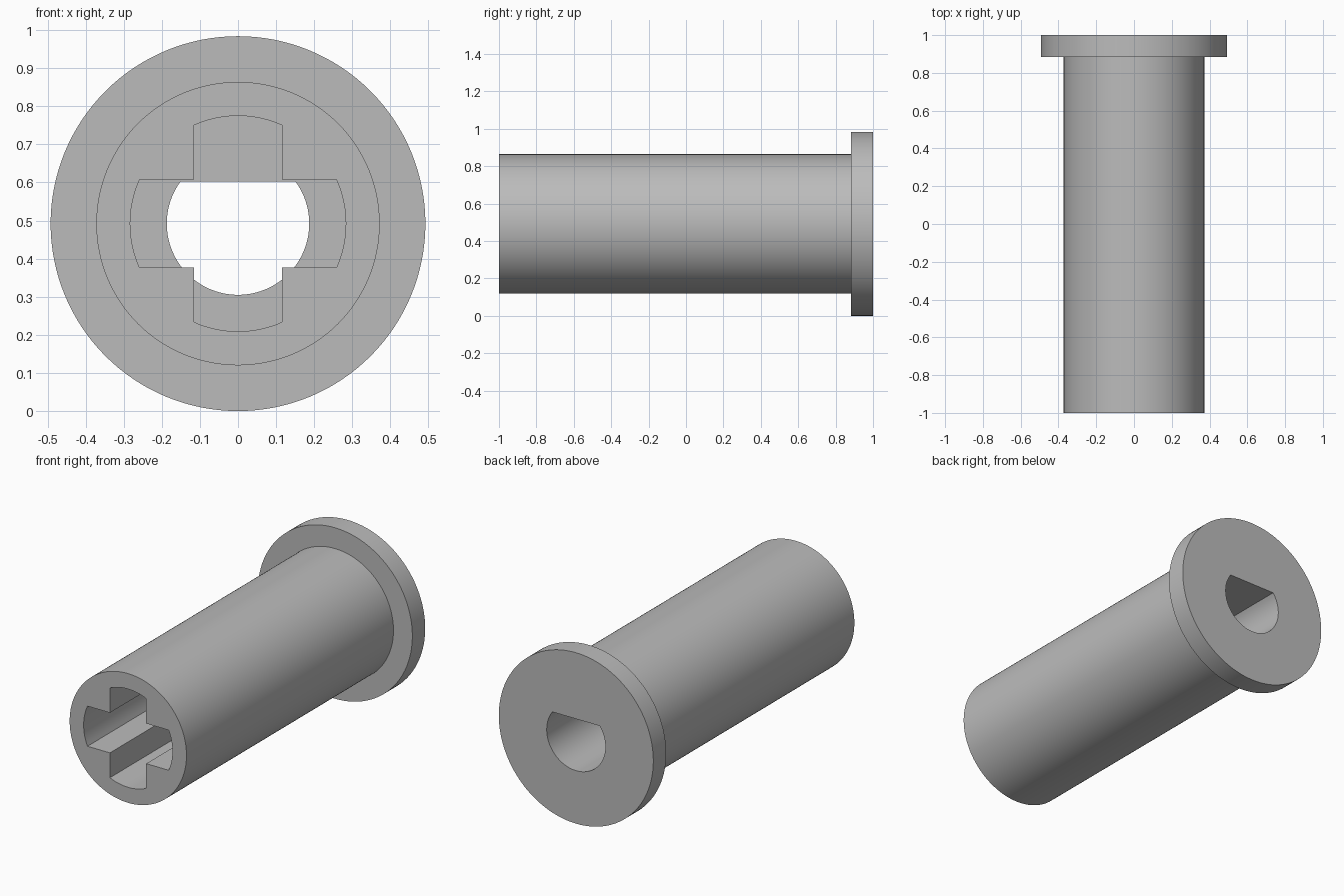
import bpy, bmesh
from math import sin, cos, asin, pi, radians

AXIS_Z = 0.492
SHAFT_R, FLANGE_R, FLANGE_Y = 0.372, 0.492, 0.883
CROSS_R, ARM = 0.283, 0.1155
BORE_R, FLAT = 0.187, 0.111
SPLIT = 0.0

if "Cube" in bpy.data.objects:
    bpy.data.objects.remove(bpy.data.objects["Cube"])

grey = bpy.data.materials.new("plain grey")
grey.use_nodes = True
grey.diffuse_color = (0.5, 0.5, 0.5, 1)
for node in grey.node_tree.nodes:
    if node.type == 'BSDF_PRINCIPLED':
        node.inputs["Base Color"].default_value = (0.5, 0.5, 0.5, 1)


def arc(radius, start, end, steps):
    angles = [start + (end - start) * i / steps for i in range(steps + 1)]
    return [(radius * cos(a), radius * sin(a)) for a in angles]


def loft(name, sections):
    """Capped solid along y through (outline, y) sections."""
    bm = bmesh.new()
    rings = [[bm.verts.new((x, y, z + AXIS_Z)) for x, z in outline]
             for outline, y in sections]
    for a, b in zip(rings, rings[1:]):
        for i in range(len(a)):
            bm.faces.new((a[i - 1], a[i], b[i], b[i - 1]))
    bm.faces.new(rings[0])
    bm.faces.new(rings[-1])
    bmesh.ops.recalc_face_normals(bm, faces=bm.faces)
    mesh = bpy.data.meshes.new(name)
    bm.to_mesh(mesh)
    bm.free()
    mesh.materials.append(grey)
    obj = bpy.data.objects.new(name, mesh)
    bpy.context.collection.objects.link(obj)
    return obj


# Shaft with a wider flange at the back
shaft = arc(SHAFT_R, 0, 2 * pi, 128)[:-1]
flange = arc(FLANGE_R, 0, 2 * pi, 128)[:-1]
body = loft("flanged_sleeve", [(shaft, -1), (shaft, FLANGE_Y),
                               (flange, FLANGE_Y), (flange, 1)])

# Cross-shaped socket: four arms with rounded tips and square inner corners
half = asin(ARM / CROSS_R)
cross = []
for quarter in range(4):
    turn = quarter * pi / 2
    cross += arc(CROSS_R, turn - half, turn + half, 12)
    cross.append((ARM * (cos(turn) - sin(turn)), ARM * (sin(turn) + cos(turn))))
socket = loft("socket_cutter", [(cross, -1.1), (cross, SPLIT)])

# Round bore with a flat top
lift = asin(FLAT / BORE_R)
bore_outline = arc(BORE_R, pi - lift, 2 * pi + lift, 72)
bore = loft("bore_cutter", [(bore_outline, SPLIT - 0.001), (bore_outline, 1.1)])

# Cut both openings
bpy.context.view_layer.objects.active = body
for cutter in (socket, bore):
    cutter.hide_render = True
    cut = body.modifiers.new(cutter.name, 'BOOLEAN')
    cut.operation = 'DIFFERENCE'
    cut.solver = 'EXACT'
    cut.object = cutter
    bpy.ops.object.modifier_apply(modifier=cut.name)
    bpy.data.objects.remove(cutter)

# Smooth round walls, sharp rims
bpy.ops.object.select_all(action='DESELECT')
body.select_set(True)
bpy.ops.object.shade_smooth_by_angle(angle=radians(30))
